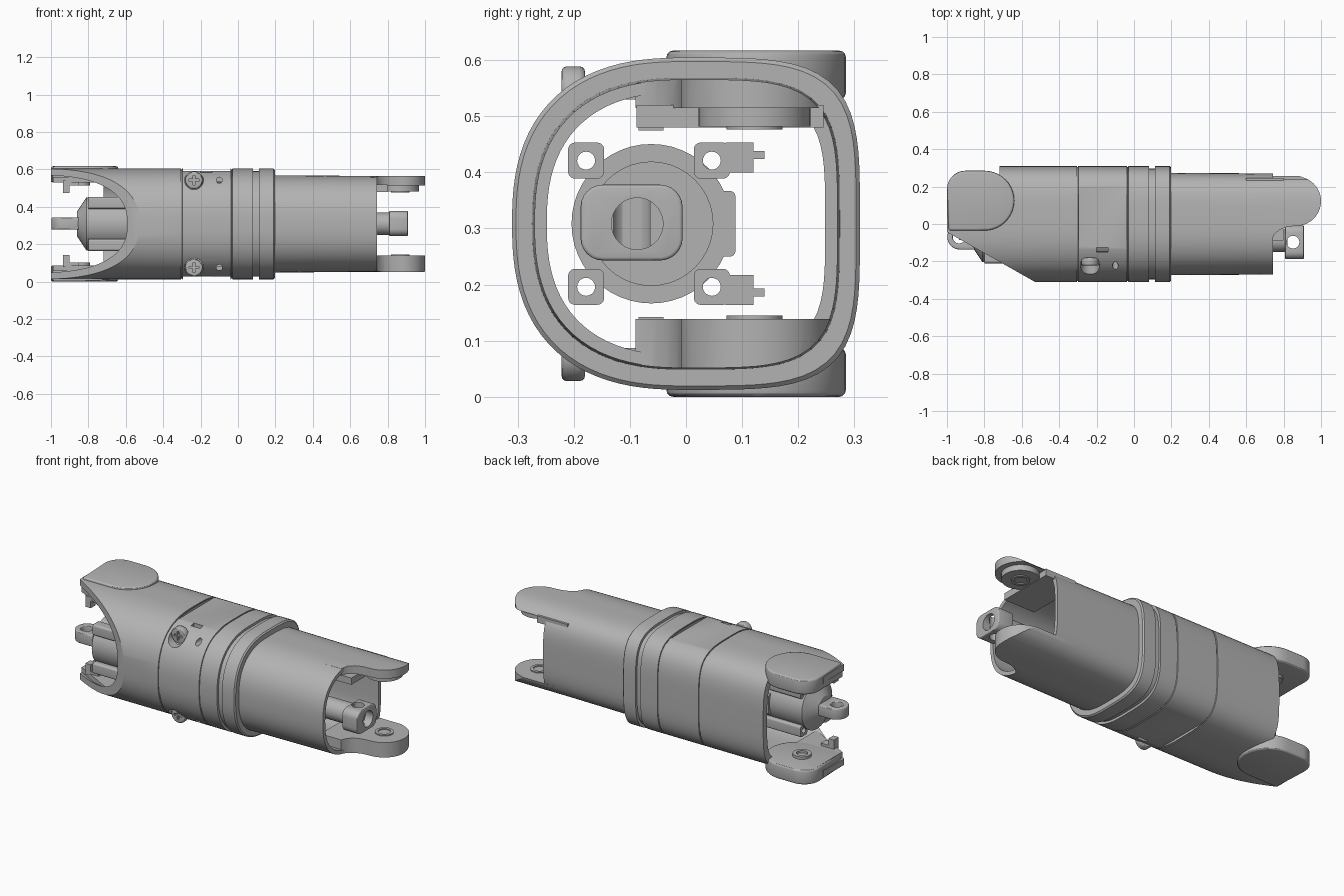
import bpy, bmesh, math

MID = 0.3085  # height of the long axis
cube = bpy.data.objects.get("Cube")
if cube:
    bpy.data.objects.remove(cube, do_unlink=True)

grey = bpy.data.materials.new("grey_plastic")
grey.use_nodes = True
grey.diffuse_color = (0.45, 0.45, 0.45, 1)
grey.node_tree.nodes["Principled BSDF"].inputs["Base Color"].default_value = (0.45, 0.45, 0.45, 1)
parts = []


def finish(name, bm):
    bmesh.ops.recalc_face_normals(bm, faces=bm.faces)
    mesh = bpy.data.meshes.new(name)
    bm.to_mesh(mesh)
    bm.free()
    mesh.materials.append(grey)
    ob = bpy.data.objects.new(name, mesh)
    bpy.context.collection.objects.link(ob)
    parts.append(ob)
    return ob


def prism(name, pts, lo, hi, axis="z"):
    """Extrude a 2D outline along an axis."""
    place = {"x": lambda u, v, w: (w, u, v),
             "y": lambda u, v, w: (u, w, v),
             "z": lambda u, v, w: (u, v, w)}[axis]
    bm = bmesh.new()
    ends = [[bm.verts.new(place(u, v, w)) for u, v in pts] for w in (lo, hi)]
    for ring in ends:
        bm.faces.new(ring)
    for i in range(len(pts)):
        j = (i + 1) % len(pts)
        bm.faces.new((ends[0][i], ends[0][j], ends[1][j], ends[1][i]))
    return finish(name, bm)


def arc(cx, cy, r, a0, a1, n=12):
    return [(cx + r * math.cos(math.radians(a0 + (a1 - a0) * i / n)),
             cy + r * math.sin(math.radians(a0 + (a1 - a0) * i / n))) for i in range(n + 1)]


def cylinder(name, c, r, lo, hi, axis="z", n=40):
    return prism(name, arc(c[0], c[1], r, 0, 360, n)[:-1], lo, hi, axis)


def rect(u0, u1, v0, v1):
    return [(u0, v0), (u1, v0), (u1, v1), (u0, v1)]


def rounded(u0, u1, v0, v1, r):
    return (arc(u1 - r, v1 - r, r, 0, 90, 6) + arc(u0 + r, v1 - r, r, 90, 180, 6)
            + arc(u0 + r, v0 + r, r, 180, 270, 6) + arc(u1 - r, v0 + r, r, 270, 360, 6))


def apply(ob, kind, **settings):
    mod = ob.modifiers.new(kind, kind)
    for key, value in settings.items():
        setattr(mod, key, value)
    bpy.context.view_layer.objects.active = ob
    bpy.ops.object.modifier_apply(modifier=mod.name)


def boolean(ob, tool, operation="DIFFERENCE"):
    apply(ob, "BOOLEAN", object=tool, operation=operation, solver="EXACT")
    parts.remove(tool)
    bpy.data.objects.remove(tool, do_unlink=True)


def bevel(ob, width):
    apply(ob, "BEVEL", width=width, segments=3, limit_method="ANGLE", angle_limit=math.radians(50))


def section(inset, n=96):
    """Housing outline: round at the front, squarer at the back."""
    pts = []
    for i in range(n):
        c, s = math.cos(math.tau * i / n), math.sin(math.tau * i / n)
        p = 4 if c > 0 else 2.5
        r = (abs(c / (0.31 - inset)) ** p + abs(s / (0.296 - inset)) ** p) ** (-1 / p)
        pts.append((c * r, MID + s * r))
    return pts


def sweep(name, profile):
    """Carry a closed (x, inset) profile round the housing outline."""
    bm = bmesh.new()
    rings = [[bm.verts.new((x, y, z)) for y, z in section(inset)] for x, inset in profile]
    for k, a in enumerate(rings):
        b = rings[(k + 1) % len(rings)]
        for i in range(len(a)):
            j = (i + 1) % len(a)
            bm.faces.new((a[i], a[j], b[j], b[i]))
    return finish(name, bm)


def flip(top, lo, hi):
    """Height range for a top part or its mirrored bottom twin."""
    return (lo, hi) if top else (2 * MID - hi, 2 * MID - lo)


SIDES = (("upper", True), ("lower", False))

# Wide housing with seams and a groove
shell = sweep("wide_housing", [
    (-1, 0), (-0.305, 0), (-0.304, 0.005), (-0.299, 0.005), (-0.298, 0),
    (-0.037, 0), (-0.036, 0.005), (-0.031, 0.005), (-0.03, 0),
    (0.08, 0), (0.08, 0.014), (0.112, 0.014), (0.112, 0), (0.19, 0), (0.197, 0.007),
    (0.197, 0.036), (-1, 0.036)])
boolean(shell, prism("slant_cut", [(-1.1, 0.014), (-0.46, -0.349), (-0.46, -0.5), (-1.1, -0.5)], -1, 2))
boolean(shell, prism("back_cut", rect(-1.1, -0.72, 0.15, 0.5), -1, 2))
boolean(shell, prism("window_cut", rect(-0.2, -0.14, -0.15, -0.125), -1, 2))
for side, top in SIDES:
    boolean(shell, prism("panel_cut", rounded(-0.295, -0.04, -0.15, 0.22, 0.03), *flip(top, 0.591, 0.8)))
    z = flip(top, 0.542, 0.542)[0]
    boolean(shell, cylinder("pocket_cut", (-0.235, z), 0.05, -0.4, -0.188, "y"))
    boolean(shell, cylinder("pin_cut", (-0.1, z), 0.016, -0.4, -0.17, "y", 20))

    # Cross-head screw in its pocket
    screw = cylinder(side + "_screw", (-0.235, z), 0.047, -0.222, -0.18, "y")
    bevel(screw, 0.01)
    for du, dv in ((0.026, 0.006), (0.006, 0.026)):
        boolean(screw, prism("slot", rect(-0.235 - du, -0.235 + du, z - dv, z + dv), -0.3, -0.21, "y"))

# Narrow tube
sweep("narrow_tube", [(0.05, 0.035), (0.2, 0.036), (0.742, 0.04), (0.742, 0.062), (0.05, 0.062)])

cap_outline = ([(-0.99, -0.035)] + arc(-0.80, 0.125, 0.16, -90, 90, 20)
               + arc(-0.90, 0.185, 0.1, 90, 180))
ear_outline = ([(0.6, -0.09), (0.735, -0.09), (0.75, -0.055), (0.78, -0.03), (0.82, -0.015)]
               + arc(0.868, 0.122, 0.132, -90, 70, 20) + [(0.85, 0.268), (0.75, 0.28), (0.6, 0.28)])
for side, top in SIDES:
    # Hinge cap, inner pad, bearing and hook at the wide end
    cap = prism(side + "_hinge_cap", cap_outline, *flip(top, 0.53, 0.617))
    bevel(cap, 0.012)
    prism(side + "_inner_pad", [(-0.99, -0.04), (-0.72, -0.185), (-0.72, 0.2), (-0.99, 0.2)],
          *flip(top, 0.53, 0.56))
    prism(side + "_hook", rect(-0.935, -0.9, -0.085, -0.04), *flip(top, 0.475, 0.54))
    prism(side + "_hook_web", rect(-0.9, -0.85, -0.085, -0.04), *flip(top, 0.515, 0.54))
    hub = cylinder(side + "_cap_bearing", (-0.84, 0.12), 0.05, *flip(top, 0.515, 0.535))
    boolean(hub, cylinder("bore", (-0.84, 0.12), 0.03, *flip(top, 0.5, 0.528)))

    # Hinge ear at the narrow end, trimmed to the tube outline
    ear = prism(side + "_hinge_ear", ear_outline, *flip(top, 0.515 if top else 0.478, 0.6))
    boolean(ear, prism("trim", section(0.039), 0.5, 1.1, "x"), "INTERSECT")
    if top:
        prism("upper_ear_step", rect(0.6, 0.8, -0.088, 0.245), 0.48, 0.52)
        cylinder("upper_ear_boss", (0.868, 0.122), 0.1, 0.482, 0.52)
    floor = 0.482 if top else 0.478
    hub = cylinder(side + "_ear_bearing", (0.868, 0.122), 0.05, *flip(top, floor - 0.006, floor + 0.02))
    boolean(hub, cylinder("bore", (0.868, 0.122), 0.034, *flip(top, floor - 0.03, floor + 0.01)))

# Actuator body with four bored corner rails
AY = -0.062
body = cylinder("actuator_body", (AY, MID), 0.142, -0.81, 0.3, "x", 48)
boolean(body, cylinder("face_recess", (AY, MID), 0.11, 0.27, 0.4, "x"))
nose = cylinder("actuator_nose", (AY, MID), 0.142, -0.862, -0.81, "x", 48)
for v in nose.data.vertices:
    if v.co.x < -0.85:
        v.co.y = AY + (v.co.y - AY) * 0.45
        v.co.z = MID + (v.co.z - MID) * 0.45
for side, top in SIDES:
    z = flip(top, 0.421, 0.421)[0]
    for end, y in (("front", -0.178), ("back", 0.046)):
        rail = prism(side + "_" + end + "_rail", rounded(y - 0.032, y + 0.032, z - 0.032, z + 0.032, 0.012),
                     -0.8, 0.31, "x")
        boolean(rail, cylinder("bolt_hole", (y, z), 0.016, -1, 1, "x", 20))
    prism(side + "_flange", rect(0.07, 0.12, *flip(top, 0.4, 0.453)), 0.27, 0.31, "x")
    prism(side + "_flange_clip", rect(0.115, 0.14, *flip(top, 0.424, 0.438)), 0.27, 0.31, "x")
prism("body_side_rib", rounded(0.05, 0.088, 0.25, 0.367, 0.01), -0.6, 0.3, "x")

# Eye tab at the wide end
tab = prism("eye_tab", arc(-0.932, -0.07, 0.066, 90, 270, 20) + [(-0.84, -0.136), (-0.84, -0.004)],
            0.278, 0.343)
boolean(tab, cylinder("eye_bore", (-0.935, -0.07), 0.034, 0, 1))
bevel(tab, 0.006)

# Push rod and its bored end block
cylinder("push_rod", (-0.09, MID), 0.06, 0.2, 0.82, "x")
block = prism("rod_end_block", rounded(-0.188, -0.006, 0.243, 0.378, 0.04), 0.808, 0.908, "x")
bevel(block, 0.006)
boolean(block, cylinder("pin_bore", (0.85, -0.097), 0.034, 0, 1))
boolean(block, cylinder("end_bore", (-0.087, MID), 0.046, 0.86, 1, "x"))

# Smooth shading with crisp edges
bpy.ops.object.select_all(action="DESELECT")
for ob in parts:
    ob.select_set(True)
bpy.context.view_layer.objects.active = shell
bpy.ops.object.shade_smooth_by_angle(angle=math.radians(30))
